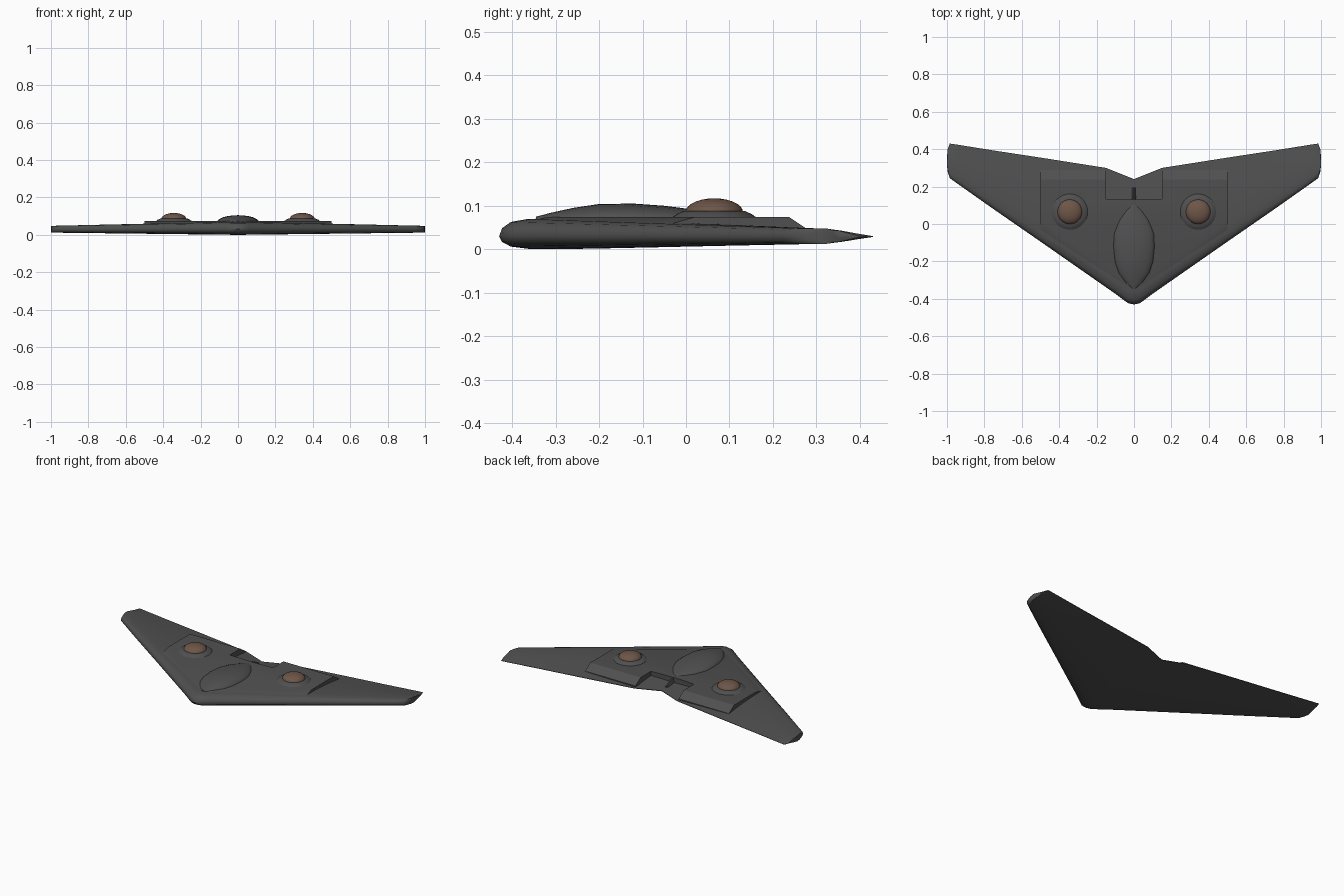
import bpy, bmesh, math

if "Cube" in bpy.data.objects:
    bpy.data.objects.remove(bpy.data.objects["Cube"])


def material(name, rgb):
    m = bpy.data.materials.new(name)
    m.diffuse_color = (*rgb, 1)
    m.use_nodes = True
    m.node_tree.nodes["Principled BSDF"].inputs["Base Color"].default_value = m.diffuse_color
    return m


GREY = material("dark_grey", (0.08, 0.08, 0.08))
BROWN = material("brown", (0.155, 0.092, 0.065))


def finish(name, bm, mat, angle=30):
    bmesh.ops.recalc_face_normals(bm, faces=bm.faces[:])
    me = bpy.data.meshes.new(name)
    bm.to_mesh(me)
    bm.free()
    ob = bpy.data.objects.new(name, me)
    bpy.context.collection.objects.link(ob)
    me.materials.append(mat)
    bpy.ops.object.select_all(action='DESELECT')
    ob.select_set(True)
    bpy.context.view_layer.objects.active = ob
    bpy.ops.object.shade_smooth_by_angle(angle=math.radians(angle))
    return ob


def loft(name, rings, mat, angle=30):
    """Skin closed rings of points and cap both ends."""
    bm = bmesh.new()
    vs = [[bm.verts.new(p) for p in r] for r in rings]
    n = len(vs[0])
    for a, b in zip(vs, vs[1:]):
        for i in range(n):
            j = (i + 1) % n
            bm.faces.new((a[i], a[j], b[j], b[i]))
    bm.faces.new(vs[0])
    bm.faces.new(vs[-1])
    return finish(name, bm, mat, angle)


# swept wing: airfoil sections across the span
foil = [(0, 0), (.01, .45), (.04, .8), (.1, .97), (.2, 1), (.38, .93),
        (.6, .72), (.82, .34), (1, .05)]
# x, leading y, trailing y
half = [(0, -.43, .24), (.03, -.424, .252), (.06, -.403, .264), (.1, -.373, .28),
        (.15, -.338, .30), (.5, -.094, .355), (.75, .079, .393), (.95, .22, .425),
        (.985, .245, .43), (.996, .28, .40), (1.0, .31, .36)]
stations = [(-x, a, b) for x, a, b in reversed(half[1:])] + half
rings = []
for x, a, b in stations:
    k = abs(x)
    up, down = .041 - .022 * k, .03 - .013 * k
    mid = .03 - .001 * k
    top = [(x, a + (b - a) * t, mid + up * h) for t, h in foil]
    bottom = [(x, a + (b - a) * t, mid - down * h) for t, h in reversed(foil[1:])]
    rings.append(top + bottom)
loft("flying_wing", rings, GREY, 40)


# raised centre body, notched at the back for the exhaust deck
def mirrored(pts, z):
    out = pts + [(-x, y) for x, y in reversed(pts)]
    return [(x, y, z(y)) for x, y in out]


low = [(.03, -.385), (.5, -.045), (.5, .288), (.15, .288), (.15, .135), (.05, .13)]
high = [(.03, -.32), (.5, .02), (.5, .237), (.15, .237), (.15, .135), (.05, .13)]
loft("centre_body", [mirrored(low, lambda y: .03),
                     mirrored(low, lambda y: .04 if y > .2 else .055),
                     mirrored(high, lambda y: .074)], GREY, 20)

# cockpit fairing: y, half width, top height
canopy = [(-.345, .008, .075), (-.31, .05, .084), (-.26, .085, .095), (-.2, .104, .104),
          (-.12, .112, .105), (-.05, .108, .100), (.02, .08, .091), (.07, .045, .083),
          (.105, .008, .075)]
N = 12
loft("cockpit_fairing",
     [[(w * math.cos(math.pi * i / N), y, .068 + (h - .068) * math.sin(math.pi * i / N))
       for i in range(N + 1)] for y, w, h in canopy], GREY, 40)

# small spine in the exhaust deck
loft("exhaust_spine", [[(-.012, y, .03), (.012, y, .03), (.004, y, z), (-.004, y, z)]
                       for y, z in ((.12, .072), (.15, .068), (.195, .045))], GREY)


# engine domes on flared collars
def turned(name, cx, cy, profile, mat, angle):
    seg = 32
    return loft(name, [[(cx + r * math.cos(2 * math.pi * i / seg),
                         cy + r * math.sin(2 * math.pi * i / seg), z)
                        for i in range(seg)] for r, z in profile], mat, angle)


dome = [(.066 * math.cos(a), .086 + .031 * math.sin(a))
        for a in (math.radians(d) for d in (0, 12, 25, 38, 51, 64, 77, 88))]
for side, s in (("right", 1), ("left", -1)):
    turned(side + "_dome_collar", s * .343, .065,
           [(.097, .06), (.097, .073), (.086, .081), (.07, .088), (.06, .088)], GREY, 30)
    turned(side + "_dome", s * .343, .065, dome, BROWN, 50)
